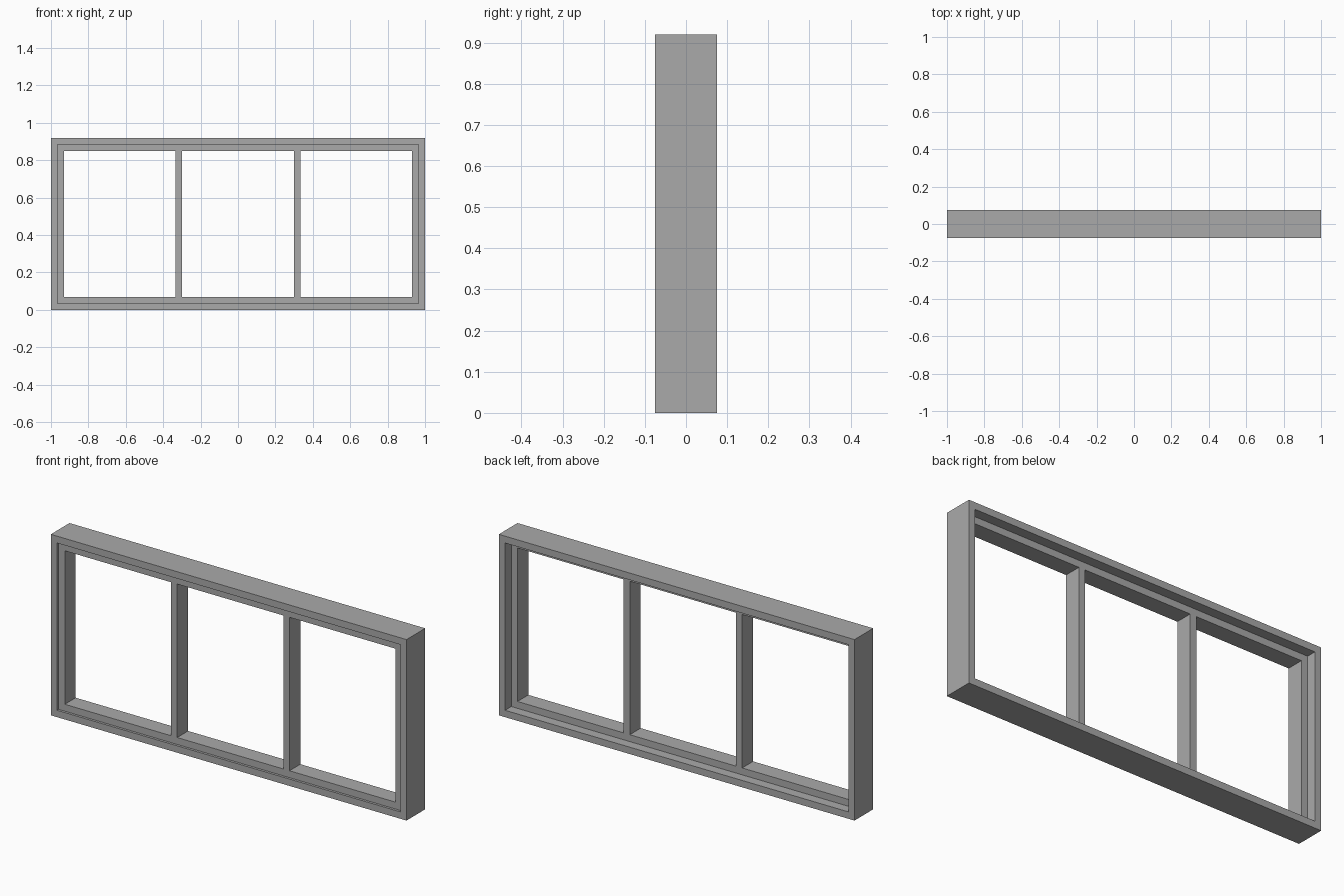
import bpy
import bmesh

cube = bpy.data.objects.get("Cube")
if cube:
    bpy.data.objects.remove(cube, do_unlink=True)

W, H, D = 2.0, 0.92, 0.15      # overall width, height and depth
BAR = 0.035                    # visible width of every bar
FRONT, BACK = 0.0125, 0.05     # sash setback from the frame faces

grey = bpy.data.materials.new("grey paint")
grey.use_nodes = True
colour = (0.4, 0.4, 0.4, 1)
grey.diffuse_color = colour
grey.node_tree.nodes["Principled BSDF"].inputs["Base Color"].default_value = colour


def lattice(name, xs, zs, is_open, y0, y1):
    """Flat grid of cells with openings left out, extruded from y0 to y1."""
    bm = bmesh.new()
    grid = [[bm.verts.new((x, y0, z)) for z in zs] for x in xs]
    for i in range(len(xs) - 1):
        for j in range(len(zs) - 1):
            if not is_open(i, j):
                bm.faces.new((grid[i][j], grid[i + 1][j],
                              grid[i + 1][j + 1], grid[i][j + 1]))
    solid = bmesh.ops.extrude_face_region(bm, geom=bm.faces[:], use_keep_orig=True)
    moved = [g for g in solid["geom"] if isinstance(g, bmesh.types.BMVert)]
    bmesh.ops.translate(bm, verts=moved, vec=(0, y1 - y0, 0))
    bmesh.ops.recalc_face_normals(bm, faces=bm.faces[:])
    # merge coplanar cells into clean flat faces
    bmesh.ops.dissolve_limit(bm, angle_limit=0.01, verts=bm.verts[:], edges=bm.edges[:])
    mesh = bpy.data.meshes.new(name)
    bm.to_mesh(mesh)
    bm.free()
    mesh.materials.append(grey)
    obj = bpy.data.objects.new(name, mesh)
    bpy.context.collection.objects.link(obj)
    return obj


# Outer frame: one opening
x = W / 2
lattice("outer_frame", [-x, BAR - x, x - BAR, x], [0, BAR, H - BAR, H],
        lambda i, j: i == 1 and j == 1, -D / 2, D / 2)

# Inner sash with two mullions: three equal openings
sx = x - BAR
pane = (2 * sx - 4 * BAR) / 3
xs = [-sx]
for n in range(3):
    xs += [xs[-1] + BAR, xs[-1] + BAR + pane]
xs.append(sx)
lattice("window_sash", xs, [BAR, 2 * BAR, H - 2 * BAR, H - BAR],
        lambda i, j: i % 2 == 1 and j == 1, -D / 2 + FRONT, D / 2 - BACK)
